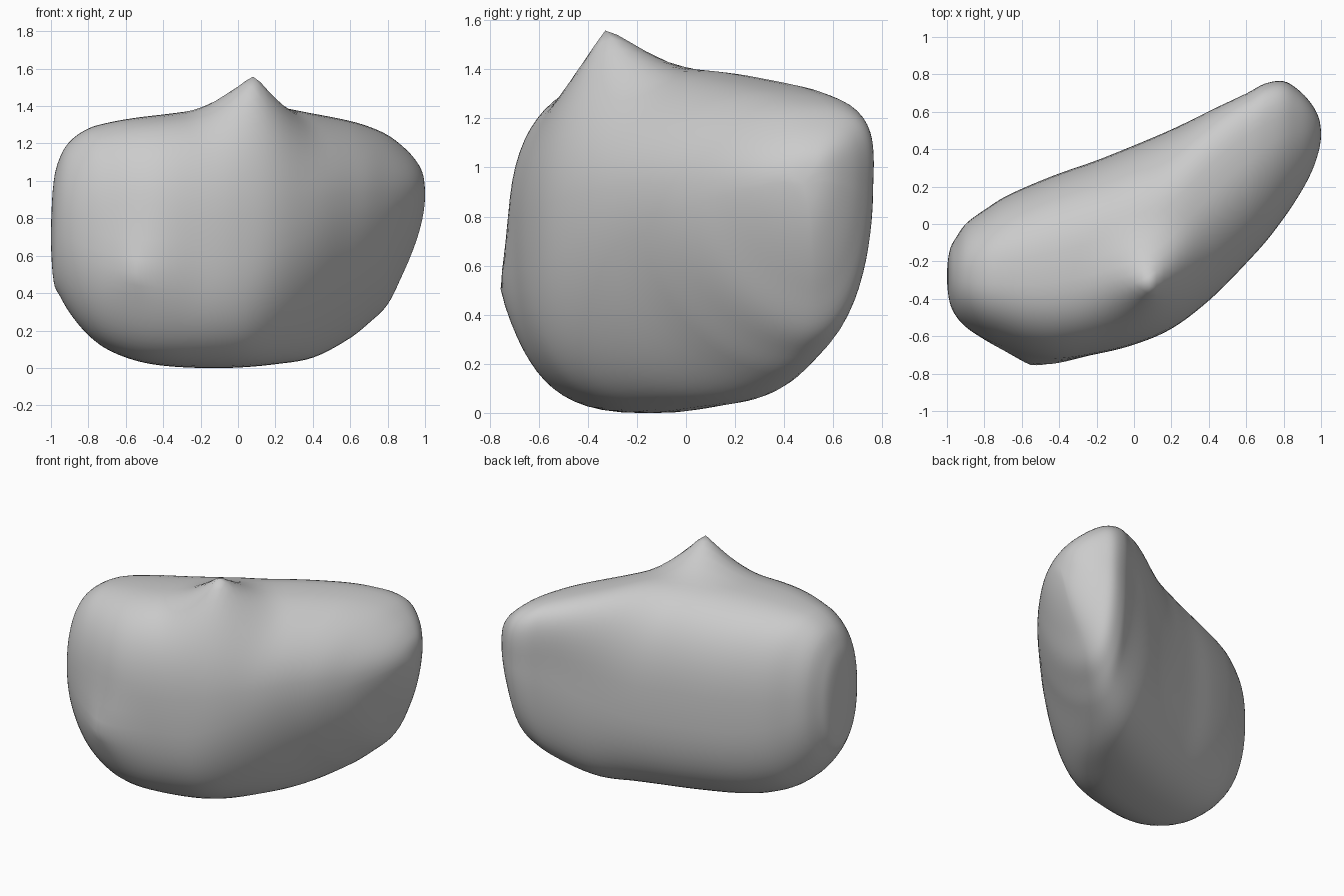
import bpy, bmesh, math
from mathutils import Vector

if "Cube" in bpy.data.objects:
    bpy.data.objects.remove(bpy.data.objects["Cube"], do_unlink=True)

# Stations along the body: x, front y, back y, bottom z, top z (the ends are poles)
STATIONS = [
    (-1, -.28, -.28, .7, .7), (-.985, -.42, -.14, .46, 1), (-.95, -.495, -.07, .38, 1.13),
    (-.9, -.55, 0, .295, 1.21), (-.8, -.615, .075, .175, 1.28), (-.7, -.66, .14, .1, 1.31),
    (-.55, -.71, .21, .04, 1.337), (-.4, -.725, .27, .012, 1.355), (-.2, -.695, .34, 0, 1.38),
    (0, -.645, .42, .002, 1.4), (.2, -.56, .505, .02, 1.395), (.4, -.41, .6, .055, 1.36),
    (.6, -.21, .69, .16, 1.32), (.7, -.1, .745, .24, 1.29), (.8, .03, .76, .34, 1.245),
    (.88, .15, .715, .5, 1.185), (.95, .28, .64, .67, 1.11), (.99, .4, .56, .82, 1.03),
    (1, .48, .48, .93, .93),
]
SIDES = 64
STEPS = 5
PEAK = Vector((.09, -.33))
CORNER = Vector((-.55, .5))


def resample(rows):
    """Interpolate over the angle from end to end, so both ends come out round."""
    keyed = [(math.acos(-row[0]),) + row[1:] for row in rows]
    last = len(keyed) - 1

    def slope(i, k):
        a, b = keyed[max(i - 1, 0)], keyed[min(i + 1, last)]
        return (b[k] - a[k]) / (b[0] - a[0])

    for i in range(last):
        a, b = keyed[i], keyed[i + 1]
        h = b[0] - a[0]
        for s in range(STEPS):
            t = s / STEPS
            out = [-math.cos(a[0] + h * t)]
            for k in range(1, len(a)):
                out.append((2*t**3 - 3*t**2 + 1) * a[k] + (t**3 - 2*t**2 + t) * h * slope(i, k)
                           + (3*t**2 - 2*t**3) * b[k] + (t**3 - t**2) * h * slope(i + 1, k))
            yield out


def falloff(point, centre, radius):
    return max(0, 1 - (point - centre).length / radius) ** 2


def section(x, front, back, low, high):
    """Rounded section; toward the left end it bows back and narrows to a keel below."""
    t = min(max(x / .6, 0), 1)
    ramp = t * t * (3 - 2 * t)
    middle = (low + high) / 2 + .1 * ramp * (high - low)
    for i in range(SIDES):
        a = 2 * math.pi * i / SIDES
        upper = math.sin(a) >= 0
        roundness = 2.6 - .5 * x ** 4 - (0 if upper else .6 * ramp)
        cy, cz = (math.copysign(abs(v) ** (2 / roundness), v) for v in (math.cos(a), math.sin(a)))
        bow = (.35 if upper else .3) * ramp * cz * cz
        y = (front + back) / 2 + (cy + bow) * (back - front) / 2
        z = middle + cz * (high - middle if upper else middle - low)
        if cy < 0:
            y += .055 * cy * falloff(Vector((x, z)), CORNER, .4)
        if upper:
            z += .22 * cz * falloff(Vector((x, y)), PEAK, .4)
        yield Vector((x, y, z))


# Loft the body
bm = bmesh.new()
rows = list(resample(STATIONS))[1:]
rings = [[bm.verts.new(p) for p in section(*row)] for row in rows]
for a, b in zip(rings, rings[1:]):
    for i in range(SIDES):
        j = (i + 1) % SIDES
        bm.faces.new((a[i], a[j], b[j], b[i]))
# Close both ends at their poles
for ring, (x, y, _, z, _) in ((rings[0], STATIONS[0]), (rings[-1], STATIONS[-1])):
    pole = bm.verts.new((x, y, z))
    for i in range(SIDES):
        bm.faces.new((ring[i], ring[(i + 1) % SIDES], pole))
bmesh.ops.recalc_face_normals(bm, faces=bm.faces)
mesh = bpy.data.meshes.new("pebble_body")
bm.to_mesh(mesh)
bm.free()

# Plain stone grey
stone = bpy.data.materials.new("stone_grey")
stone.use_nodes = True
grey = (.6, .6, .6, 1)
stone.diffuse_color = grey
stone.node_tree.nodes["Principled BSDF"].inputs["Base Color"].default_value = grey
mesh.materials.append(stone)

body = bpy.data.objects.new("pebble_body", mesh)
bpy.context.collection.objects.link(body)
bpy.context.view_layer.objects.active = body
body.select_set(True)
bpy.ops.object.shade_smooth_by_angle(angle=math.radians(60))
